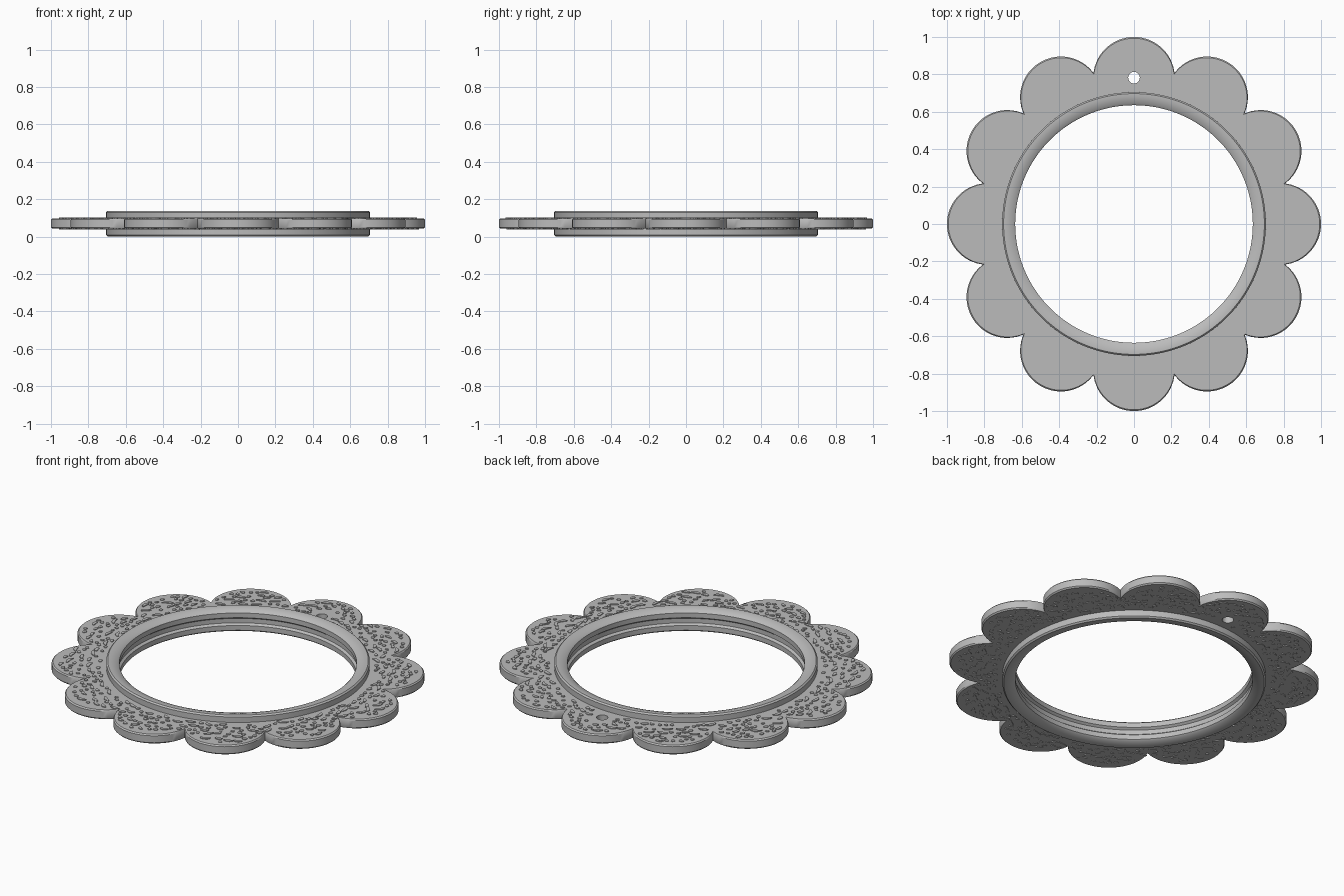
import bpy, bmesh, math, random
from math import sin, cos, pi, hypot

if "Cube" in bpy.data.objects:
    bpy.data.objects.remove(bpy.data.objects["Cube"])

random.seed(4)
PETALS, CENTRE, LOBE = 12, 0.782, 0.218
STEP = 2 * pi / PETALS

grey = bpy.data.materials.new("plain grey")
grey.diffuse_color = (0.5, 0.5, 0.5, 1)
grey.use_nodes = True
grey.node_tree.nodes["Principled BSDF"].inputs["Base Color"].default_value = (0.5, 0.5, 0.5, 1)


def finish(name, bm):
    bmesh.ops.recalc_face_normals(bm, faces=bm.faces)
    mesh = bpy.data.meshes.new(name)
    bm.to_mesh(mesh)
    bm.free()
    obj = bpy.data.objects.new(name, mesh)
    bpy.context.collection.objects.link(obj)
    mesh.materials.append(grey)
    return obj


def smooth(obj):
    bpy.ops.object.select_all(action='DESELECT')
    obj.select_set(True)
    bpy.context.view_layer.objects.active = obj
    bpy.ops.object.shade_smooth_by_angle(angle=math.radians(30))


def closed_loft(bm, loops):
    """Join closed loops of equal length into a tube that meets itself."""
    rows = [[bm.verts.new(p) for p in loop] for loop in loops]
    n = len(rows[0])
    for a, b in zip(rows, rows[1:] + rows[:1]):
        for i in range(n):
            j = (i + 1) % n
            bm.faces.new((a[i], a[j], b[j], b[i]))


def lobe_radius(t):
    """Distance from the middle to the petal outline at angle t."""
    off = (t + STEP / 2) % STEP - STEP / 2
    return CENTRE * cos(off) + math.sqrt(LOBE ** 2 - (CENTRE * sin(off)) ** 2)


# Scalloped plate with softened rims
angles = [2 * pi * i / 384 for i in range(384)]


def outline(z, shrink):
    return [((lobe_radius(t) - shrink) * cos(t), (lobe_radius(t) - shrink) * sin(t), z) for t in angles]


def circle(r, z):
    return [(r * cos(t), r * sin(t), z) for t in angles]


bm = bmesh.new()
closed_loft(bm, [circle(0.69, 0.043), outline(0.043, 0.007), outline(0.05, 0),
                 outline(0.091, 0), outline(0.098, 0.007), circle(0.69, 0.098)])
plate = finish("petal_plate", bm)

# Hanging hole in the back petal
bm = bmesh.new()
bmesh.ops.create_cone(bm, cap_ends=True, segments=32, radius1=0.031, radius2=0.031, depth=0.4)
bmesh.ops.translate(bm, verts=bm.verts, vec=(0, CENTRE, 0.07))
cutter = finish("hole_cutter", bm)
cutter.hide_render = True
cutter.hide_viewport = True
cut = plate.modifiers.new("hanging_hole", 'BOOLEAN')
cut.object = cutter
cut.operation = 'DIFFERENCE'
cut.solver = 'EXACT'
bpy.context.view_layer.objects.active = plate
plate.select_set(True)
bpy.ops.object.modifier_apply(modifier=cut.name)
bpy.data.objects.remove(cutter)
smooth(plate)

# Inner ring: half profile mirrored about mid height, with a groove inside
half = [(0.648, 0.056), (0.635, 0.046), (0.635, 0.018), (0.644, 0.010),
        (0.68, 0), (0.697, 0), (0.705, 0.008)]
profile = half + [(r, 0.138 - z) for r, z in reversed(half)]
bm = bmesh.new()
closed_loft(bm, [circle(r, z) for r, z in profile])
smooth(finish("inner_ring", bm))


# Low raised flecks scattered over the petals
def fleck(bm, x, y, z0, z1, length, width, turn):
    lower, upper = [], []
    for k in range(10):
        a = 2 * pi * k / 10
        wobble = random.uniform(0.85, 1.15)
        u, v = length * cos(a) * wobble, width * sin(a) * wobble
        v += 0.25 * length * (u / length) ** 2
        px, py = x + u * cos(turn) - v * sin(turn), y + u * sin(turn) + v * cos(turn)
        lower.append(bm.verts.new((px, py, z0)))
        upper.append(bm.verts.new((px, py, z1)))
    bm.faces.new(upper)
    bm.faces.new(lower)
    for k in range(10):
        j = (k + 1) % 10
        bm.faces.new((lower[k], lower[j], upper[j], upper[k]))


def scatter(name, z0, z1):
    bm = bmesh.new()
    placed = []
    for _ in range(5000):
        t = random.uniform(0, 2 * pi)
        r = random.uniform(0.74, 0.96)
        x, y = r * cos(t), r * sin(t)
        length = random.choice((0.011, 0.014, 0.022, 0.03))
        if r > lobe_radius(t) - 0.04 or hypot(x, y - CENTRE) < 0.08:
            continue
        if any(hypot(x - a, y - b) < 0.014 + length * 0.6 + other * 0.6 for a, b, other in placed):
            continue
        placed.append((x, y, length))
        fleck(bm, x, y, z0, z1, length, 0.010, t + pi / 2 + random.uniform(-0.6, 0.6))
    finish(name, bm)


scatter("upper_flecks", 0.096, 0.102)
scatter("lower_flecks", 0.039, 0.045)
